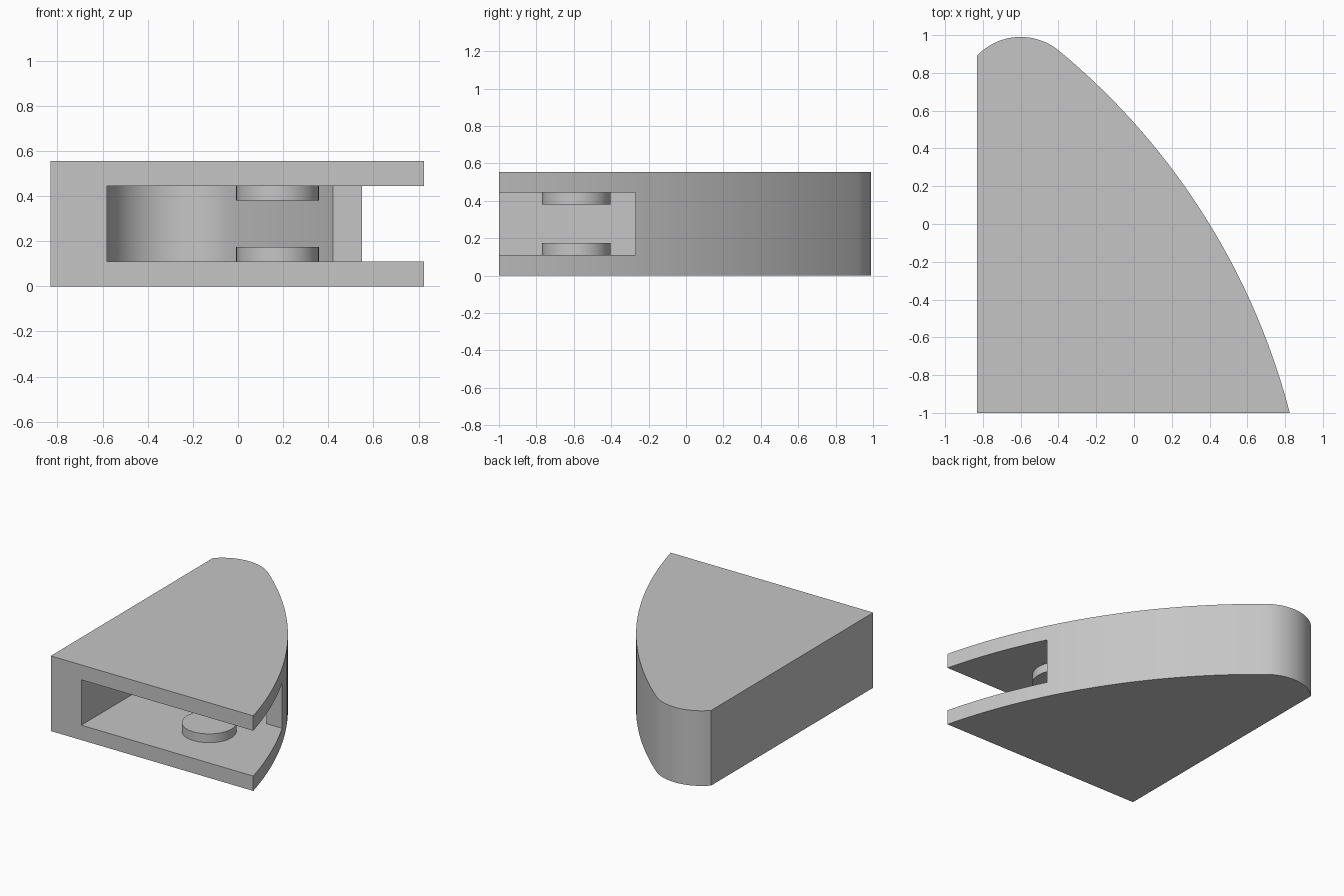
import bpy
import bmesh
from math import atan2, cos, sin, pi, radians, sqrt
from mathutils import Vector

cube = bpy.data.objects.get("Cube")
if cube:
    bpy.data.objects.remove(cube, do_unlink=True)

HEIGHT = 0.555
WALL = 0.11
LEFT, FRONT = -0.83, -1.0
SWEEP_CENTRE, SWEEP_RADIUS = Vector((-2.745, -1.927)), 3.688
NOSE_RADIUS = 0.318

grey = bpy.data.materials.new("plain_grey")
grey.use_nodes = True
grey.diffuse_color = (0.56, 0.56, 0.56, 1)
grey.node_tree.nodes["Principled BSDF"].inputs["Base Color"].default_value = grey.diffuse_color


def arc(centre, radius, start, end, steps):
    angles = [start + (end - start) * i / steps for i in range(steps + 1)]
    return [centre + radius * Vector((cos(a), sin(a))) for a in angles]


def sweep_with_nose(nose_x, sweep_radius, end_y, nose_start):
    """Long side arc running up from end_y, blended into a rounded nose."""
    reach = sweep_radius - NOSE_RADIUS
    dx = nose_x - SWEEP_CENTRE.x
    nose = Vector((nose_x, SWEEP_CENTRE.y + sqrt(reach ** 2 - dx ** 2)))
    join = atan2(nose.y - SWEEP_CENTRE.y, dx)
    low = atan2(end_y - SWEEP_CENTRE.y,
                sqrt(sweep_radius ** 2 - (end_y - SWEEP_CENTRE.y) ** 2))
    side = arc(SWEEP_CENTRE, sweep_radius, low, join, 40)
    return side + arc(nose, NOSE_RADIUS, join, nose_start, 32)[1:]


def prism(name, outline, bottom, top):
    bm = bmesh.new()
    base = bm.faces.new([bm.verts.new((p.x, p.y, bottom)) for p in outline])
    result = bmesh.ops.extrude_face_region(bm, geom=[base])
    verts = [v for v in result["geom"] if isinstance(v, bmesh.types.BMVert)]
    bmesh.ops.translate(bm, verts=verts, vec=(0, 0, top - bottom))
    bmesh.ops.recalc_face_normals(bm, faces=bm.faces)
    mesh = bpy.data.meshes.new(name)
    bm.to_mesh(mesh)
    bm.free()
    mesh.materials.append(grey)
    obj = bpy.data.objects.new(name, mesh)
    bpy.context.collection.objects.link(obj)
    return obj


def smooth(obj):
    bpy.ops.object.select_all(action="DESELECT")
    obj.select_set(True)
    bpy.context.view_layer.objects.active = obj
    bpy.ops.object.shade_smooth_by_angle(angle=radians(25))


# Wedge body: straight left and front, swept right side, rounded nose
nose_x = -0.6
nose_start = pi - atan2(sqrt(NOSE_RADIUS ** 2 - (LEFT - nose_x) ** 2), nose_x - LEFT)
outline = sweep_with_nose(nose_x, SWEEP_RADIUS, FRONT, nose_start)
body = prism("wedge_body", outline + [Vector((LEFT, FRONT))], 0, HEIGHT)

# Pocket open at the front and at the front part of the right side
pocket_left, step_y, outside = -0.58, -0.27, 1.2
pocket = sweep_with_nose(pocket_left + NOSE_RADIUS, SWEEP_RADIUS - 0.115, step_y, pi)
pocket += [Vector((pocket_left, -outside)), Vector((outside, -outside)),
           Vector((outside, step_y))]
cutter = prism("pocket_cutter", pocket, WALL, HEIGHT - WALL)
cutter.hide_render = True

cut = body.modifiers.new("pocket", "BOOLEAN")
cut.operation = "DIFFERENCE"
cut.solver = "EXACT"
cut.object = cutter
bpy.context.view_layer.objects.active = body
bpy.ops.object.modifier_apply(modifier=cut.name)
bpy.data.objects.remove(cutter, do_unlink=True)
smooth(body)

# Pivot bosses on the pocket floor and ceiling
boss_centre, boss_radius, boss_height, sink = Vector((0.175, -0.587)), 0.183, 0.065, 0.02
circle = arc(boss_centre, boss_radius, 0, 2 * pi, 48)[:-1]
ceiling = HEIGHT - WALL
for name, bottom, top in (
        ("lower_boss", WALL - sink, WALL + boss_height),
        ("upper_boss", ceiling - boss_height, ceiling + sink)):
    smooth(prism(name, circle, bottom, top))
